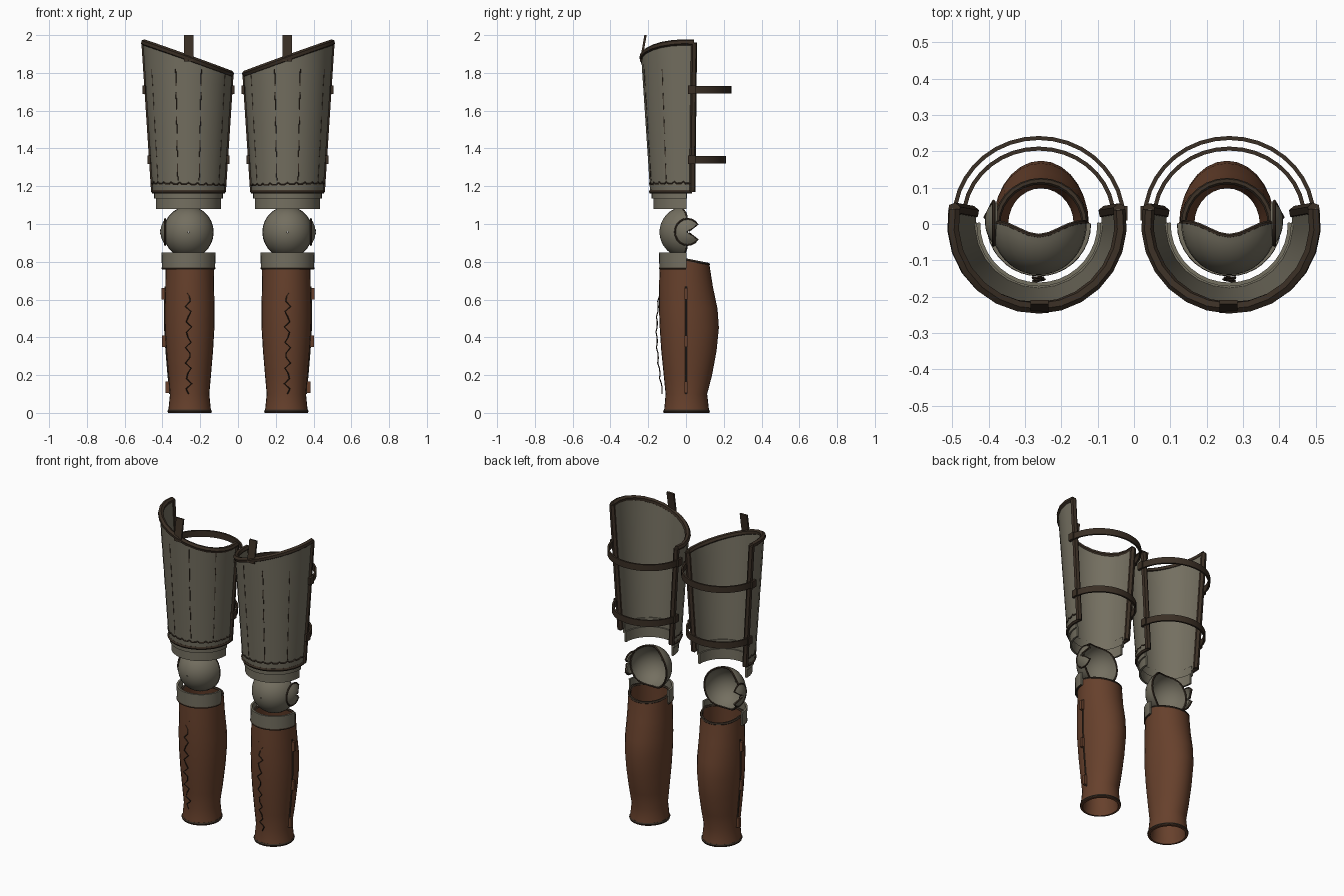
import bpy, math
from mathutils import Matrix, Vector
from math import sin, cos, pi, radians

if "Cube" in bpy.data.objects:
    bpy.data.objects.remove(bpy.data.objects["Cube"])


def material(name, rgb):
    m = bpy.data.materials.new(name)
    m.diffuse_color = (*rgb, 1)
    m.use_nodes = True
    m.node_tree.nodes["Principled BSDF"].inputs["Base Color"].default_value = m.diffuse_color
    return m


STEEL = material("dull_steel", (0.175, 0.16, 0.118))
LEATHER = material("brown_leather", (0.135, 0.052, 0.025))
DARK = material("dark_leather", (0.042, 0.028, 0.018))
CX = 0.262  # leg centre


def finish(ob, mat, thick=0.0, angle=40):
    """Thicken, mirror to the other leg, then shade."""
    ob.data.materials.append(mat)
    bpy.ops.object.select_all(action='DESELECT')
    bpy.context.view_layer.objects.active = ob
    ob.select_set(True)
    if ob.type == 'CURVE':
        bpy.ops.object.convert(target='MESH')
        ob = bpy.context.object
    if thick:
        s = ob.modifiers.new("thickness", 'SOLIDIFY')
        s.thickness, s.offset = thick, -1
    m = ob.modifiers.new("other_leg", 'MIRROR')
    m.use_mirror_merge = False
    bpy.ops.object.convert(target='MESH')
    bpy.ops.object.shade_smooth_by_angle(angle=radians(angle))


def add_mesh(name, verts, faces):
    me = bpy.data.meshes.new(name)
    me.from_pydata(verts, [], faces)
    me.update()
    ob = bpy.data.objects.new(name, me)
    bpy.context.collection.objects.link(ob)
    return ob


def shell(name, f, nu, nv, mat, thick, closed=False):
    """Sheet from f(u, v) with u, v in 0..1."""
    cols = nu if closed else nu + 1
    verts = [f(i / nu, j / nv) for j in range(nv + 1) for i in range(cols)]
    faces = []
    for j in range(nv):
        for i in range(nu):
            k = (i + 1) % cols
            faces.append((j * cols + i, j * cols + k, (j + 1) * cols + k, (j + 1) * cols + i))
    finish(add_mesh(name, verts, faces), mat, thick)


def cord(name, pts, r, mat=DARK, cyclic=False, res=1):
    cu = bpy.data.curves.new(name, 'CURVE')
    cu.dimensions = '3D'
    cu.bevel_depth, cu.bevel_resolution, cu.use_fill_caps = r, res, True
    sp = cu.splines.new('POLY')
    sp.points.add(len(pts) - 1)
    for p, q in zip(sp.points, pts):
        p.co = (*q, 1)
    sp.use_cyclic_u = cyclic
    ob = bpy.data.objects.new(name, cu)
    bpy.context.collection.objects.link(ob)
    finish(ob, mat)


def box(name, c, size, mat, tilt=0.0):
    rot = Matrix.Rotation(tilt, 3, 'X')
    vs = [Vector(c) + rot @ Vector((x * size[0] / 2, y * size[1] / 2, z * size[2] / 2))
          for z in (-1, 1) for y in (-1, 1) for x in (-1, 1)]
    fs = [(0, 2, 3, 1), (4, 5, 7, 6), (0, 1, 5, 4), (2, 6, 7, 3), (0, 4, 6, 2), (1, 3, 7, 5)]
    finish(add_mesh(name, vs, fs), mat)


# thigh plate: open at the back, top edge rising outward
def thigh_pt(a, z, out=0.0):
    r = 0.19 + (z - 1.17) * 0.066 + out
    return (CX + r * cos(a), r * sin(a), z)


def thigh_top(a):
    return 1.878 + 0.083 * cos(a)


def thigh(u, v, out=0.0):
    a = radians(-190 + 200 * u)
    return thigh_pt(a, 1.17 + (thigh_top(a) - 1.17) * v, out)


shell("thigh_plate", thigh, 14, 8, STEEL, 0.016)
steps = [i / 14 for i in range(15)]
cord("thigh_top_trim", [thigh(u, 1, -0.006) for u in steps], 0.017)
for side in (0, 1):
    cord("thigh_back_trim", [thigh(side, v / 6, -0.006) for v in range(7)], 0.018)
cord("thigh_bottom_trim", [thigh(u, 0.0, -0.004) for u in steps], 0.011)
cord("thigh_scallop_line",
     [thigh(i / 56, 0.056 + 0.012 * (i % 4 == 0), -0.002) for i in range(57)], 0.005)

# thin flute lines on the thigh plate
for d in (-57, -17, 17, 57):
    a = radians(-90 + d)
    for k in range(5):
        z0 = 1.23 + k * 0.125
        cord("thigh_flute_line", [thigh_pt(a, z0, -0.003), thigh_pt(a, z0 + 0.09, -0.003)], 0.004)


# thigh straps and buckles
def strap(z, rx, back):
    def f(u, v):
        a = pi * u
        return (CX + rx * cos(a), 0.015 + (back - 0.015) * sin(a), z - 0.02 + 0.04 * v)
    shell("thigh_strap", f, 18, 1, DARK, 0.011)
    for s in (-1, 1):
        box("strap_buckle", (CX + s * (rx - 0.002), 0.03, z), (0.016, 0.04, 0.045), DARK)


strap(1.71, 0.238, 0.242)
strap(1.34, 0.212, 0.213)

# hanging tab
box("hanging_tab", (0.26, -0.2265, 1.93), (0.05, 0.012, 0.142), DARK, -0.17)


# lames above and below the knee
def lame(name, z0, z1, r0, r1):
    def f(u, v):
        a = radians(-181 + 182 * u)
        r = r0 + (r1 - r0) * v
        return (CX + r * cos(a), r * sin(a), z0 + (z1 - z0) * v)
    shell(name, f, 18, 2, STEEL, 0.012)


lame("upper_lame", 1.08, 1.145, 0.173, 0.173)
lame("upper_lame_overlap", 1.135, 1.2, 0.182, 0.182)
lame("lower_lame", 0.765, 0.85, 0.141, 0.143)
cord("lower_lame_trim", [(CX + 0.138 * cos(a), 0.138 * sin(a), 0.765)
                         for a in [-pi + pi * i / 18 for i in range(19)]], 0.006)


# knee cup
def knee(u, v, k=1.0):
    p = -2 * pi * u
    t = radians(92 - 16 * abs(sin(p)) ** 6) * max(v, 0.02)
    return (CX + 0.132 * k * sin(t) * cos(p), -0.14 * k * cos(t), 0.957 + 0.137 * k * sin(t) * sin(p))


shell("knee_cup", knee, 28, 10, STEEL, 0.01, True)
cord("knee_cup_rim", [knee(i / 28, 1, 0.97) for i in range(28)], 0.006, cyclic=True)


# notched fan on the outer side of the knee
def fan(u, v):
    p = radians(325 - 290 * u)
    r = 0.004 + 0.062 * v
    return (0.41 - 0.024 * v * v, 0.008 + r * cos(p), 0.958 + 1.05 * r * sin(p))


shell("knee_fan", fan, 16, 4, STEEL, 0.012)
cord("knee_fan_rim", [fan(0, 0.1)] + [fan(i / 16, 1) for i in range(17)] + [fan(1, 0.1)], 0.005)

# shin greave: height, half width, front y, back y
PROFILE = [(0, 0.115, -0.118, 0.124), (0.03, 0.111, -0.114, 0.12), (0.1, 0.104, -0.108, 0.112),
           (0.2, 0.113, -0.118, 0.138), (0.33, 0.124, -0.131, 0.162), (0.45, 0.131, -0.139, 0.174),
           (0.55, 0.132, -0.143, 0.167), (0.67, 0.129, -0.143, 0.142), (0.81, 0.127, -0.138, 0.124)]


def greave(u, v, k=1.0):
    z, w, f, b = PROFILE[round(v * 8)]
    a = 2 * pi * u
    y = (b if sin(a) > 0 else -f) * sin(a) * k
    if v == 1:
        z -= 0.2 * max(y, 0) + 0.15 * max(-y, 0)
    return (0.256 + w * k * cos(a), y, z)


shell("shin_greave", greave, 28, 8, LEATHER, 0.014, True)
cord("greave_top_trim", [greave(i / 28, 1, 0.95) for i in range(28)], 0.009, cyclic=True)
cord("greave_bottom_trim", [(x, y, 0.009) for x, y, z in (greave(i / 28, 0, 0.95) for i in range(28))],
     0.009, cyclic=True)

# front lacing, side seam and side buckles
cord("front_lacing", [(0.262 + 0.017 * sin(i * 2.3), -0.122 - 0.031 * sin(pi * i / 24) - 0.006 * (i % 3 == 0),
                       0.1 + 0.6 * i / 22) for i in range(23)], 0.003, res=0)
cord("side_seam", [greave(0, j / 8, 1.0) for j in range(2, 8)], 0.005)
for z, x in ((0.63, 0.397), (0.38, 0.394), (0.135, 0.375)):
    box("side_buckle", (x, 0, z), (0.018, 0.018, 0.06), LEATHER)
